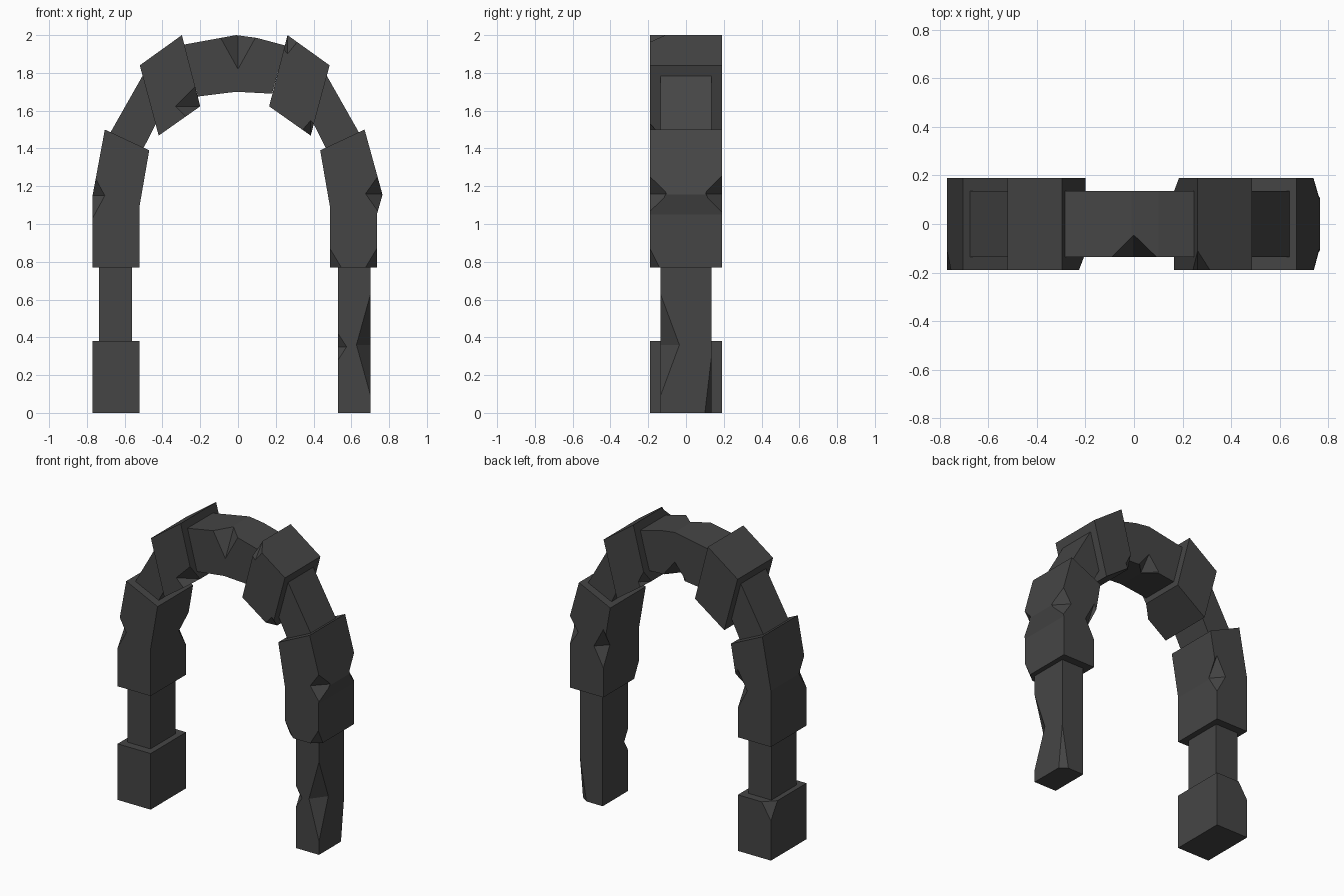
import bpy, bmesh
from mathutils import Matrix

if "Cube" in bpy.data.objects:
    bpy.data.objects.remove(bpy.data.objects["Cube"])

stone = bpy.data.materials.new("dark stone")
stone.diffuse_color = (0.06, 0.06, 0.06, 1)
stone.use_nodes = True
stone.node_tree.nodes["Principled BSDF"].inputs["Base Color"].default_value = stone.diffuse_color

THICK, THIN = 0.19, 0.135      # half depths of the big blocks and the narrow band
AXIS = -0.0175                 # symmetry line of the arch


def add_object(name, bm):
    bmesh.ops.recalc_face_normals(bm, faces=bm.faces)
    mesh = bpy.data.meshes.new(name)
    bm.to_mesh(mesh)
    bm.free()
    mesh.materials.append(stone)
    ob = bpy.data.objects.new(name, mesh)
    bpy.context.collection.objects.link(ob)
    return ob


def chip(ob, centre, radii):
    """Knock a faceted notch out of an edge or corner with an octahedron."""
    bm = bmesh.new()
    x, y, z = radii
    ring = [bm.verts.new(p) for p in ((x, 0, 0), (0, y, 0), (-x, 0, 0), (0, -y, 0))]
    for tip in (bm.verts.new((0, 0, z)), bm.verts.new((0, 0, -z))):
        for i in range(4):
            bm.faces.new((ring[i], ring[(i + 1) % 4], tip))
    bm.transform(Matrix.Translation(centre))
    cutter = add_object("chip_cutter", bm)
    cutter.hide_render = True
    mod = ob.modifiers.new("chip", 'BOOLEAN')
    mod.operation, mod.solver, mod.object = 'DIFFERENCE', 'EXACT', cutter
    bpy.context.view_layer.update()
    result = bpy.data.meshes.new_from_object(
        ob.evaluated_get(bpy.context.evaluated_depsgraph_get()))
    ob.modifiers.clear()
    ob.data = result
    bpy.data.objects.remove(cutter)


def block(name, profile, depth, chips=()):
    """Front (x, z) profile extruded along y, then chipped."""
    bm = bmesh.new()
    front = [bm.verts.new((x, -depth, z)) for x, z in profile]
    back = [bm.verts.new((x, depth, z)) for x, z in profile]
    bm.faces.new(front)
    bm.faces.new(back[::-1])
    n = len(profile)
    for i in range(n):
        j = (i + 1) % n
        bm.faces.new((front[i], back[i], back[j], front[j]))
    ob = add_object(name, bm)
    for centre, radii in chips:
        chip(ob, centre, radii)


def rect(x0, x1, z0, z1):
    return [(x0, z0), (x1, z0), (x1, z1), (x0, z1)]


def mirror(profile):
    return [(2 * AXIS - x, z) for x, z in profile]


# left leg
block("left_base", rect(-0.77, -0.522, 0, 0.38), THICK,
      [((-0.77, THICK, 0.38), (0.07, 0.07, 0.11))])
block("left_shaft", rect(-0.735, -0.562, 0.38, 0.77), THIN)

# shoulder blocks, bending inward
shoulder = [(-0.77, 0.77), (-0.522, 0.77), (-0.522, 1.09),
            (-0.47, 1.39), (-0.705, 1.5), (-0.77, 1.15)]
block("left_shoulder", shoulder, THICK,
      [((-0.77, -THICK, 1.15), (0.065, 0.08, 0.12)),
       ((-0.522, THICK, 1.10), (0.07, 0.08, 0.13))])
right_shoulder = mirror(shoulder)
right_shoulder[-1:] = [(0.765, 1.155), (0.735, 1.05)]
block("right_shoulder", right_shoulder, THICK,
      [((0.76, -THICK, 1.16), (0.085, 0.09, 0.12)),
       ((0.76, THICK, 1.16), (0.085, 0.09, 0.13)),
       ((0.487, THICK, 1.10), (0.07, 0.07, 0.13)),
       ((0.487, -THICK, 0.77), (0.06, 0.05, 0.1)),
       ((0.735, -THICK, 0.77), (0.06, 0.05, 0.1))])

# right leg, a single worn shaft
block("right_shaft", rect(0.53, 0.702, 0, 0.77), THIN,
      [((0.53, -THIN, 0.35), (0.045, 0.04, 0.07)),
       ((0.702, -THIN, 0.36), (0.075, 0.1, 0.27)),
       ((0.702, THIN, 0), (0.05, 0.035, 0.3))])

# narrow links between shoulders and upper blocks
link = [(-0.675, 1.485), (-0.50, 1.402), (-0.435, 1.53), (-0.505, 1.785)]
block("left_link", link, THIN)
block("right_link", mirror(link), THIN)

# tilted upper blocks
upper = [(-0.52, 1.84), (-0.42, 1.468), (-0.2, 1.623), (-0.297, 2.0)]
block("left_upper_block", upper, THICK,
      [((-0.2, -THICK, 1.623), (0.13, 0.07, 0.13))])
block("right_upper_block", mirror(upper), THICK,
      [((0.385, -THICK, 1.468), (0.07, 0.06, 0.08)),
       ((0.165, THICK, 1.623), (0.06, 0.055, 0.12)),
       ((0.262, -THICK, 2.0), (0.08, 0.08, 0.1))])

# crown span
block("crown", [(-0.285, 1.95), (-0.213, 1.675), (-0.01, 1.70), (0.18, 1.69),
                (0.25, 1.945), (0.1, 1.985), (-0.01, 2.0)], THIN,
      [((0, -THIN, 2.0), (0.1, 0.09, 0.18)),
       ((-0.01, THIN, 1.70), (0.08, 0.08, 0.1))])
